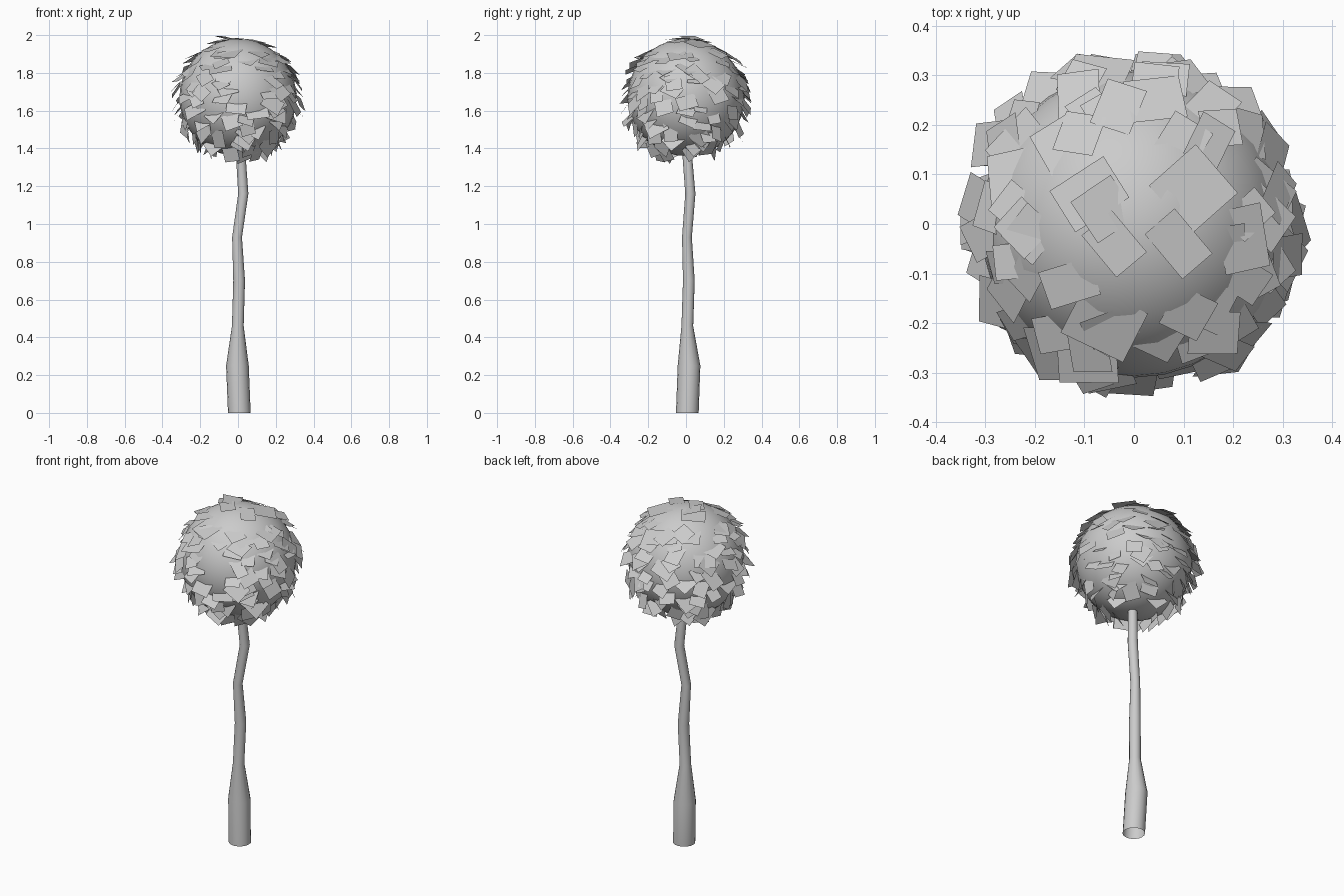
import bpy, bmesh, math, random
from mathutils import Vector

random.seed(7)
if "Cube" in bpy.data.objects:
    bpy.data.objects.remove(bpy.data.objects["Cube"])

grey = bpy.data.materials.new("plain grey")
grey.use_nodes = True
colour = (0.6, 0.6, 0.6, 1)
grey.diffuse_color = colour
grey.node_tree.nodes["Principled BSDF"].inputs["Base Color"].default_value = colour

CENTRE = Vector((0, 0, 1.67))
RADIUS = 0.31
UP = Vector((0, 0, 1))
ACROSS = Vector((1, 0, 0))


def make_object(name, bm, smooth):
    mesh = bpy.data.meshes.new(name)
    bm.to_mesh(mesh)
    bm.free()
    mesh.materials.append(grey)
    for face in mesh.polygons:
        face.use_smooth = smooth
    obj = bpy.data.objects.new(name, mesh)
    bpy.context.collection.objects.link(obj)
    return obj


# Crooked tapering trunk, open at the base: x, y, z, radius of each ring
rings = [(0.007, 0.007, 0, 0.06), (-0.003, 0.016, 0.25, 0.06),
         (-0.001, 0.007, 0.46, 0.031), (0.006, 0.015, 0.7, 0.031),
         (-0.005, 0.005, 0.93, 0.026), (0.028, 0.023, 1.16, 0.027),
         (0.011, 0.002, 1.42, 0.025)]
SIDES = 16
bm = bmesh.new()
loops = []
for x, y, z, r in rings:
    angles = [math.tau * i / SIDES for i in range(SIDES)]
    loops.append([bm.verts.new((x + r * math.cos(a), y + r * math.sin(a), z))
                  for a in angles])
for low, high in zip(loops, loops[1:]):
    for i in range(SIDES):
        j = (i + 1) % SIDES
        bm.faces.new((low[i], low[j], high[j], high[i]))
make_object("trunk", bm, True)

# Round crown
bm = bmesh.new()
bmesh.ops.create_uvsphere(bm, u_segments=32, v_segments=20, radius=RADIUS)
bmesh.ops.translate(bm, verts=bm.verts, vec=CENTRE)
make_object("crown", bm, True)


def leaf_corners(normal, middle, spin, width, length):
    """Corners of a flat leaf, turned by spin within its own plane."""
    side = (ACROSS - normal * normal.x).normalized()
    u = side * math.cos(spin) + normal.cross(side) * math.sin(spin)
    v = normal.cross(u)
    return [middle + u * (sx * width / 2) + v * (sy * length / 2)
            for sx, sy in ((-1, -1), (1, -1), (1, 1), (-1, 1))]


def add_leaf(bm, corners):
    bm.faces.new([bm.verts.new(c) for c in corners])


# Large leaves on top of the crown: x, y, spin in degrees, width, length
bm = bmesh.new()
top_leaves = [(-0.09, 0.06, 32, 0.13, 0.1), (0.12, 0.07, 42, 0.13, 0.13),
              (-0.04, -0.04, 40, 0.08, 0.11), (0.09, -0.04, 40, 0.08, 0.12),
              (-0.21, -0.02, 50, 0.09, 0.09), (-0.15, 0.16, 28, 0.09, 0.1),
              (-0.05, 0.22, 30, 0.08, 0.1), (0.1, 0.17, -30, 0.09, 0.09),
              (0.11, -0.18, 60, 0.09, 0.09), (-0.06, -0.2, -25, 0.14, 0.12),
              (-0.13, -0.12, 20, 0.11, 0.08), (0.22, -0.03, 10, 0.1, 0.13)]
for x, y, spin, width, length in top_leaves:
    height = math.sqrt((RADIUS + 0.005) ** 2 - x * x - y * y)
    offset = Vector((x, y, height))
    normal = (offset.normalized() + UP * 0.8).normalized()
    add_leaf(bm, leaf_corners(normal, CENTRE + offset, math.radians(spin), width, length))

# Highest leaf, tilted up at its outer edge
tilt = Vector((0.2, 0.1, 1)).normalized()
add_leaf(bm, leaf_corners(tilt, Vector((-0.06, 0.03, 1.984)), 0.6, 0.1, 0.1))

# Scattered leaves leaning upwards, spread by a jittered spiral
COUNT = 155
golden = math.pi * (3 - math.sqrt(5))
for i in range(COUNT):
    for attempt in range(30):
        h = 0.76 - 1.69 * (i + random.random()) / COUNT
        turn = golden * i + random.uniform(-0.35, 0.35)
        flat = math.sqrt(1 - h * h)
        direction = Vector((flat * math.cos(turn), flat * math.sin(turn), h))
        wobble = Vector([random.uniform(-0.25, 0.25) for axis in range(3)])
        normal = (direction + UP * random.uniform(0.5, 1.0) + wobble).normalized()
        middle = CENTRE + direction * (RADIUS + random.uniform(-0.005, 0.022))
        corners = leaf_corners(normal, middle, random.uniform(0, math.tau),
                               random.uniform(0.065, 0.105),
                               random.uniform(0.07, 0.125))
        if all(1.315 < c.z < 1.99 and max(abs(c.x), abs(c.y)) < 0.377
               for c in corners):
            add_leaf(bm, corners)
            break
make_object("leaves", bm, False)
